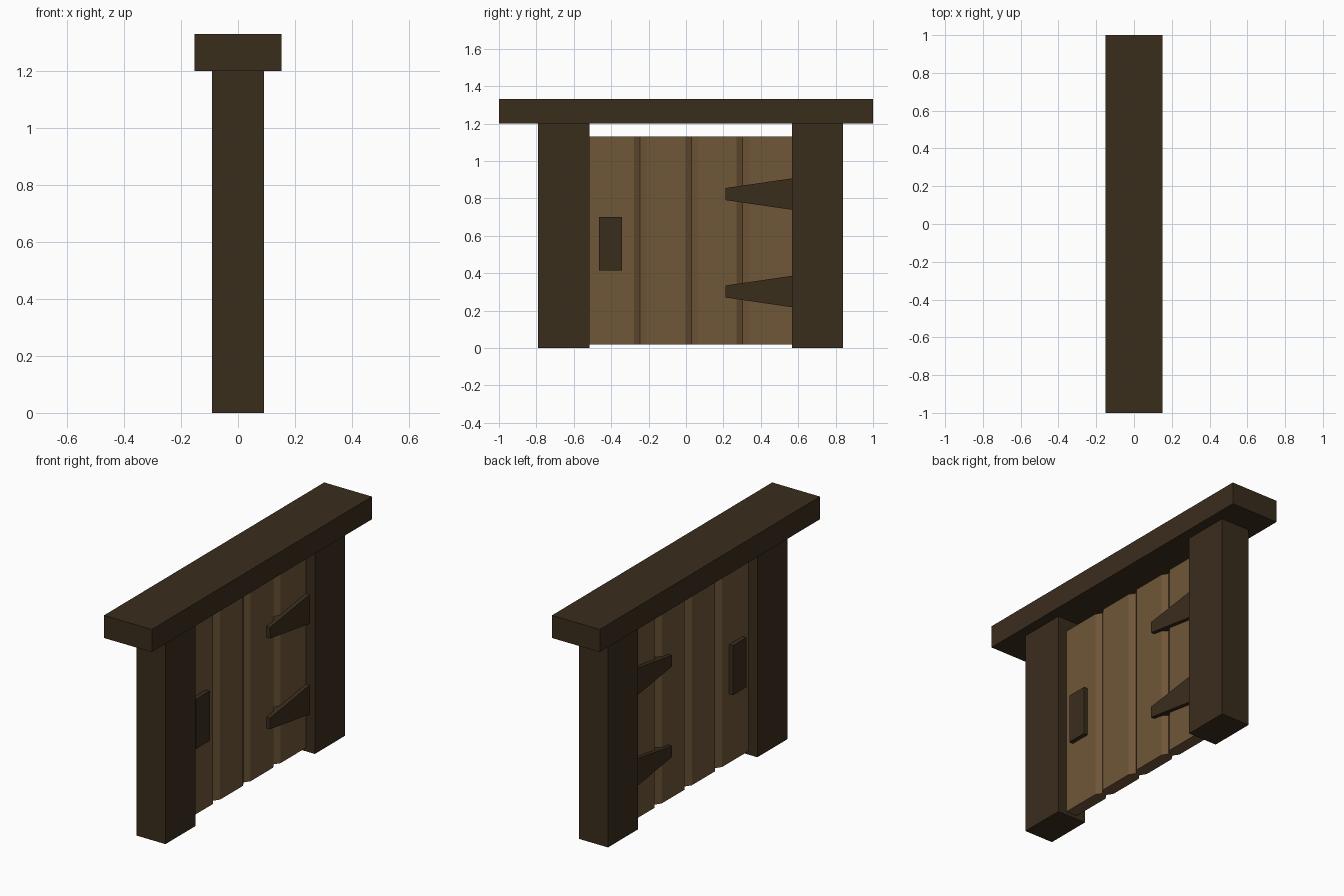
import bpy, bmesh

if "Cube" in bpy.data.objects:
    bpy.data.objects.remove(bpy.data.objects["Cube"])

def material(name, rgb):
    m = bpy.data.materials.new(name)
    m.diffuse_color = (*rgb, 1)
    m.use_nodes = True
    m.node_tree.nodes["Principled BSDF"].inputs["Base Color"].default_value = m.diffuse_color
    return m

DARK = material("dark_wood", (0.042, 0.026, 0.012))
LIGHT = material("plank_wood", (0.16, 0.093, 0.04))

def prism(name, points, offset, mat):
    """Flat polygon of 3D points extruded along offset."""
    bm = bmesh.new()
    face = bm.faces.new([bm.verts.new(p) for p in points])
    ext = bmesh.ops.extrude_face_region(bm, geom=[face])
    moved = [v for v in ext["geom"] if isinstance(v, bmesh.types.BMVert)]
    bmesh.ops.translate(bm, verts=moved, vec=offset)
    bmesh.ops.recalc_face_normals(bm, faces=bm.faces)
    me = bpy.data.meshes.new(name)
    bm.to_mesh(me)
    bm.free()
    me.materials.append(mat)
    ob = bpy.data.objects.new(name, me)
    bpy.context.collection.objects.link(ob)
    return ob

def box(name, x, y, z, mat):
    """Box with half-width x and (min, max) ranges in y and z."""
    pts = [(-x, y[0], z[0]), (x, y[0], z[0]), (x, y[1], z[0]), (-x, y[1], z[0])]
    return prism(name, pts, (0, 0, z[1] - z[0]), mat)

# Frame
box("lintel", 0.152, (-1, 1), (1.2, 1.33), DARK)
box("latch_post", 0.092, (-0.79, -0.517), (0, 1.2), DARK)
box("hinge_post", 0.092, (0.567, 0.84), (0, 1.2), DARK)

# Door panel: one outline with V grooves between planks on both sides
T, DEPTH, HALF = 0.035, 0.022, 0.033
side = [(T, -0.525)]
for c in (-0.245, 0.03, 0.303):
    side += [(T, c - HALF), (T - DEPTH, c), (T, c + HALF)]
side.append((T, 0.58))
outline = side + [(-x, y) for x, y in reversed(side)]
prism("plank_door", [(x, y, 0.02) for x, y in outline], (0, 0, 1.11), LIGHT)

# Tapered strap hinges, showing on both faces of the door
H = 0.058
for name, z in (("upper_hinge", 0.823), ("lower_hinge", 0.302)):
    pts = [(-H, 0.21, z - 0.032), (-H, 0.58, z - 0.086),
           (-H, 0.58, z + 0.086), (-H, 0.21, z + 0.032)]
    prism(name, pts, (2 * H, 0, 0), DARK)

# Latch plate, through the door
box("latch_plate", 0.06, (-0.465, -0.342), (0.415, 0.70), DARK)
